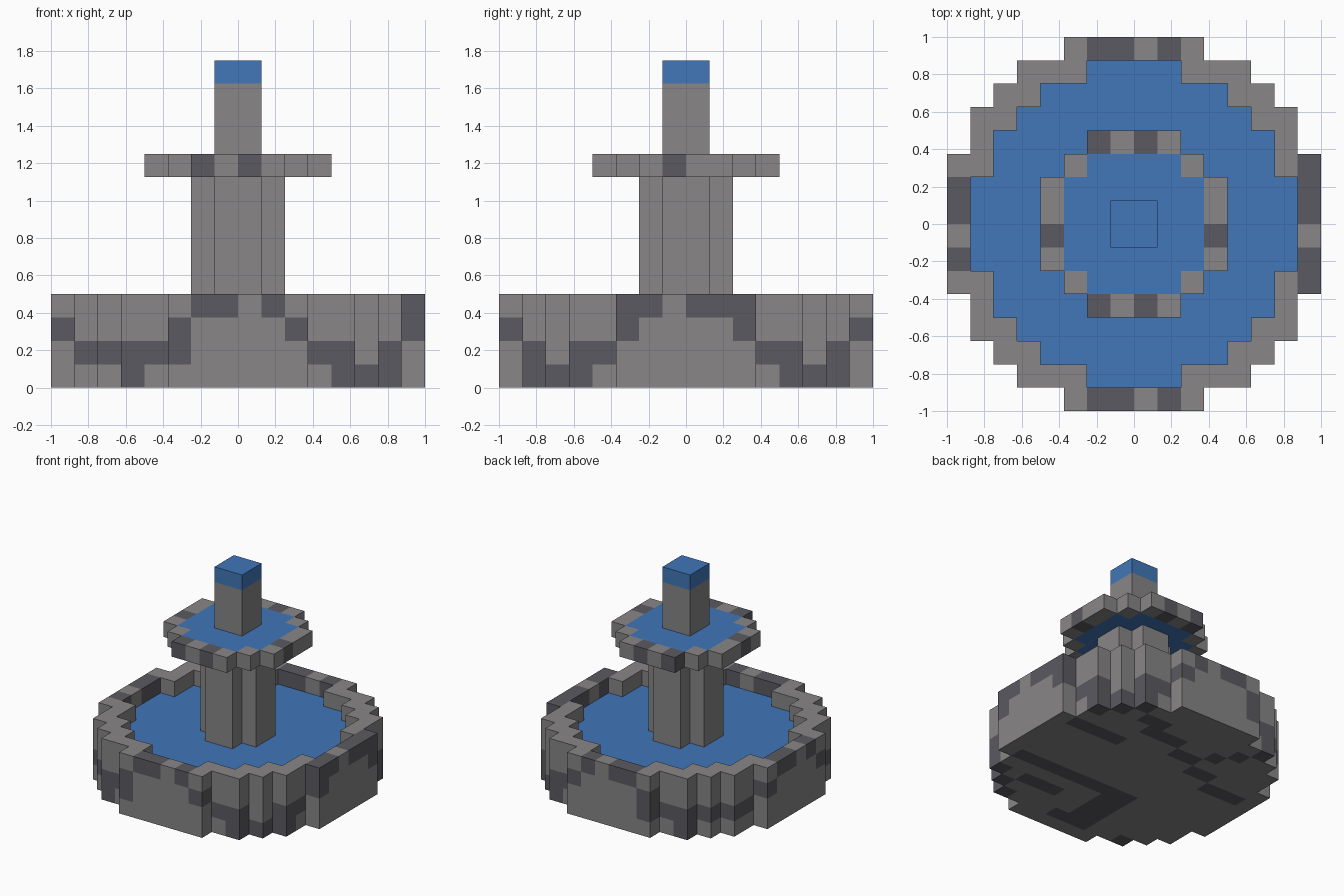
import bpy
import bmesh
from mathutils import Vector

if "Cube" in bpy.data.objects:
    bpy.data.objects.remove(bpy.data.objects["Cube"], do_unlink=True)

UNIT = 0.125  # edge of one building block


def material(name, rgb):
    mat = bpy.data.materials.new(name)
    mat.use_nodes = True
    colour = (*rgb, 1.0)
    mat.diffuse_color = colour
    mat.node_tree.nodes["Principled BSDF"].inputs["Base Color"].default_value = colour
    return mat


stone = material("grey_stone", (0.246, 0.238, 0.236))
dark_stone = material("dark_stone", (0.104, 0.101, 0.119))
water = material("blue_water", (0.052, 0.184, 0.479))


def disc(half_widths):
    """Stepped disc: half width of each row of blocks, from the middle outward."""
    return {(x, y) for i, w in enumerate(half_widths)
            for y in (i, -1 - i) for x in range(-w, w)}


def stack(plan, low, high):
    return {(x, y, z) for x, y in plan for z in range(low, high)}


# Plans of the parts
basin_plan = disc([8, 8, 8, 7, 7, 6, 5, 3])
pool_plan = disc([7, 7, 6, 6, 5, 4, 2])
dish_plan = disc([4, 4, 3, 2])
dish_pool_plan = disc([3, 3, 2])
column_plan = disc([2, 1])
spire_plan = disc([1])

# Dark block levels in the outer basin wall, by column
WALL = {-7: "1", -6: "1", -5: "01", -4: "1", -3: "12", -2: "3", -1: "3",
        1: "3", 2: "2", 3: "1", 4: "01", 5: "0", 6: "01"}
SIDE = {-3: "2", -2: "3", 0: "3", 1: "3", 2: "2"}

# Dark streaks under the basin: first x, last x, first y, last y
STREAKS = [(-2, 6, -3, -3), (-2, -1, -7, -4), (2, 4, -5, -5), (0, 0, -7, -7),
           (3, 6, 2, 2), (2, 2, 4, 4), (2, 3, 5, 5), (0, 1, 4, 4),
           (-2, -1, 3, 3), (-4, -3, 2, 2), (-7, -5, 1, 1),
           (-3, -3, 4, 4), (-4, -4, 5, 5)]


def basin_is_dark(x, y, z):
    around = {(x + 1, y), (x - 1, y), (x, y + 1), (x, y - 1)}
    if around <= basin_plan:
        return z == 0 and any(a <= x <= b and c <= y <= d for a, b, c, d in STREAKS)
    if x in (-8, 7):
        levels = SIDE.get(y, "")
        if x == 7 and y in (-3, 2):
            levels += "3"
    elif x in (-7, 6) and y in (-4, 3):
        levels = "1"
    else:
        levels = WALL.get(x, "")
    return str(z) in levels


def dish_is_dark(x, y, z):
    return (y in (-4, 3) and x in (-2, 0)) or (x in (-4, 3) and y == -1)


def plain(x, y, z):
    return False


# Name, blocks, materials, rule for the second material
parts = [
    ("basin", stack(basin_plan, 0, 2) | stack(basin_plan - pool_plan, 2, 4),
     [stone, dark_stone], basin_is_dark),
    ("basin_water", stack(pool_plan, 2, 3), [water], plain),
    ("column", stack(column_plan, 3, 9), [stone], plain),
    ("dish_rim", stack(dish_plan - dish_pool_plan, 9, 10),
     [stone, dark_stone], dish_is_dark),
    ("dish_water", stack(dish_pool_plan, 9, 10), [water], plain),
    ("spire", stack(spire_plan, 10, 13), [stone], plain),
    ("spout_water", stack(spire_plan, 13, 14), [water], plain),
]
filled = set().union(*(part[1] for part in parts))


def build(name, blocks, mats, is_dark):
    """Skin the exposed sides of the blocks and merge flat areas of one colour."""
    bm = bmesh.new()
    verts = {}

    def vert(corner):
        if corner not in verts:
            verts[corner] = bm.verts.new(Vector(corner) * UNIT)
        return verts[corner]

    for block in sorted(blocks):
        for axis in range(3):
            for step in (0, 1):
                near = list(block)
                near[axis] += 2 * step - 1
                if tuple(near) in filled:
                    continue
                ring = []
                for du, dv in ((0, 0), (1, 0), (1, 1), (0, 1)):
                    corner = list(block)
                    corner[axis] += step
                    corner[(axis + 1) % 3] += du
                    corner[(axis + 2) % 3] += dv
                    ring.append(vert(tuple(corner)))
                face = bm.faces.new(ring if step else ring[::-1])
                face.material_index = int(is_dark(*block))
    bmesh.ops.dissolve_limit(bm, angle_limit=0.01, verts=bm.verts[:],
                             edges=bm.edges[:], delimit={'MATERIAL'})
    mesh = bpy.data.meshes.new(name)
    for mat in mats:
        mesh.materials.append(mat)
    bm.to_mesh(mesh)
    bm.free()
    bpy.context.collection.objects.link(bpy.data.objects.new(name, mesh))


for part in parts:
    build(*part)
